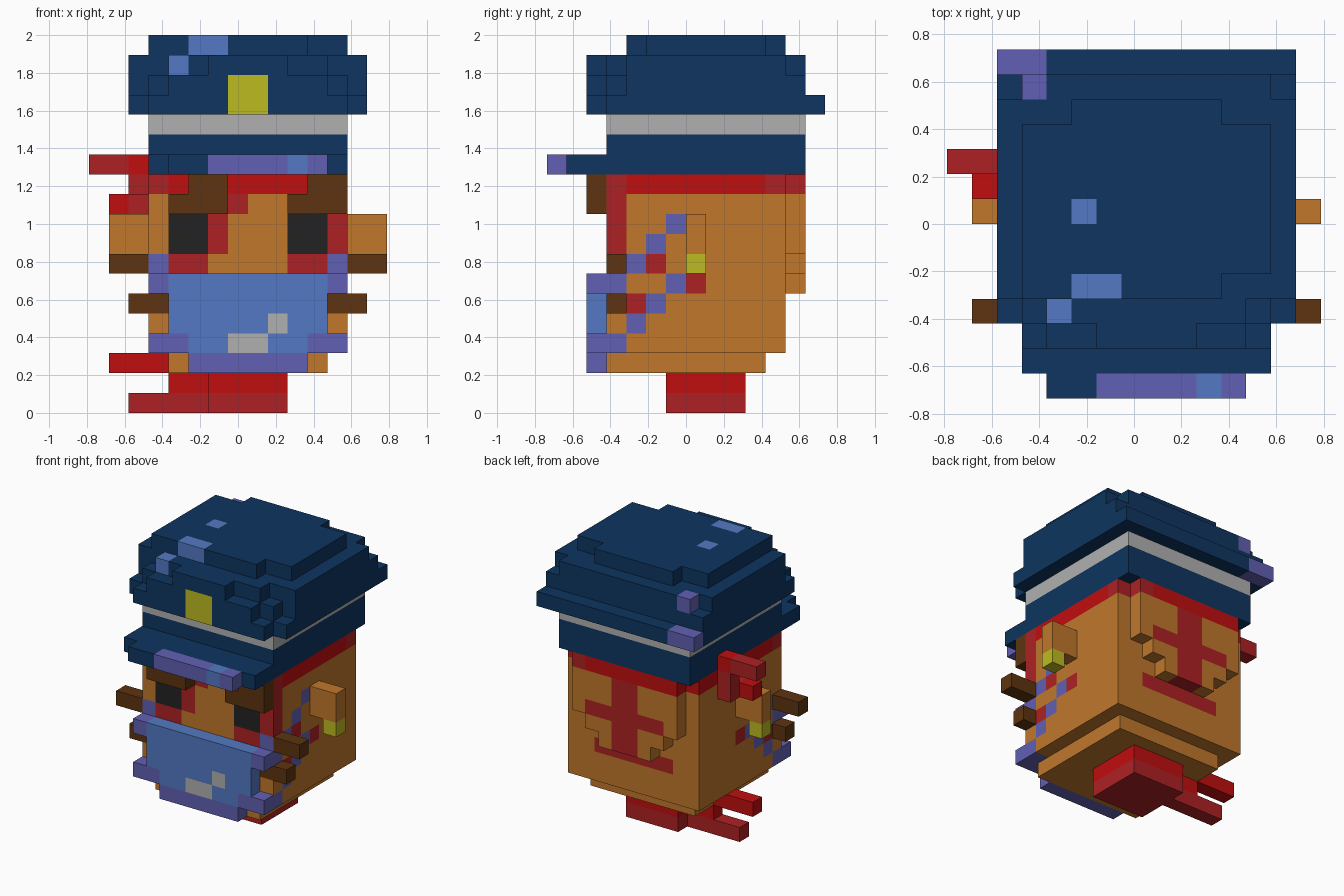
import bpy, bmesh

if "Cube" in bpy.data.objects:
    bpy.data.objects.remove(bpy.data.objects["Cube"], do_unlink=True)

U = 2 / 19          # edge of one block
W, D = 15, 14       # grid width and depth


def linear(c):
    c /= 255
    return c / 12.92 if c <= 0.04045 else ((c + 0.055) / 1.055) ** 2.4


COLOURS = {
    "navy": (14, 53, 96), "blue": (83, 121, 195), "purple": (98, 96, 180),
    "grey": (176, 176, 176), "yellow": (190, 187, 32), "skin": (192, 119, 43),
    "brown": (94, 52, 16), "black": (34, 34, 34), "red": (193, 14, 14),
    "crimson": (173, 33, 35),
}
MATS = {}
for name, rgb in COLOURS.items():
    m = bpy.data.materials.new(name)
    col = (*[linear(c) for c in rgb], 1)
    m.use_nodes = True
    m.diffuse_color = col
    bsdf = m.node_tree.nodes["Principled BSDF"]
    bsdf.inputs["Base Color"].default_value = col
    bsdf.inputs["Roughness"].default_value = 0.8
    MATS[name] = m

cells = {}          # block -> [part, colour]


def block_range(x0, x1, y0, y1, z0, z1):
    return [(x, y, z) for x in range(x0, x1) for y in range(y0, y1) for z in range(z0, z1)]


def fill(part, colour, *box):
    for c in block_range(*box):
        cells[c] = [part, colour]


def cut(*box):
    for c in block_range(*box):
        cells.pop(c, None)


def paint(colour, *box):
    for c in block_range(*box):
        if c in cells:
            cells[c][1] = colour


def both_sides(x0, x1):
    """A span and its mirror about the middle of the head."""
    return ((x0, x1), (16 - x1, 16 - x0))


# Head with stepped back plate and narrower jaw
fill("head", "skin", 3, 13, 3, 12, 3, 12)
fill("head", "skin", 4, 12, 3, 11, 2, 3)
for x0, z0, z1 in ((4, 8, 12), (5, 7, 8), (6, 6, 7)):
    fill("head", "skin", x0, 16 - x0, 12, 13, z0, z1)

# Headscarf band and markings on the back
paint("red", 3, 13, 3, 13, 11, 12)
paint("crimson", 11, 13, 11, 13, 11, 12)
paint("crimson", 3, 4, 3, 4, 11, 12)
paint("crimson", 12, 13, 3, 4, 8, 12)
paint("crimson", 7, 9, 12, 13, 6, 11)
paint("crimson", 5, 11, 12, 13, 8, 9)
paint("crimson", 5, 11, 11, 12, 5, 6)

# Eyes and face markings
for x0 in (4, 10):
    paint("black", x0, x0 + 2, 3, 4, 8, 10)
    paint("crimson", x0, x0 + 2, 3, 4, 7, 8)
paint("crimson", 6, 7, 3, 4, 8, 10)
paint("crimson", 7, 8, 3, 4, 10, 11)

# Diagonal straps on each cheek
for x0, x1 in both_sides(12, 13):
    for y, z in ((3, 3), (3, 6), (3, 7), (4, 7), (5, 8), (6, 9), (4, 4), (5, 5), (6, 6)):
        paint("purple", x0, x1, y, y + 1, z, z + 1)
    for y, z in ((4, 5), (5, 7), (7, 6)):
        paint("crimson", x0, x1, y, y + 1, z, z + 1)

# Ears with earrings, and whiskers
for side, (e, r, w, v) in {"left": (13, 14, 13, 12), "right": (1, 1, 1, 2)}.items():
    fill(side + "_ear", "skin", e, e + 2, 7, 8, 8, 10)
    fill(side + "_earring", "yellow", r, r + 1, 7, 8, 7, 8)
    fill(side + "_upper_whisker", "brown", w, w + 2, 3, 4, 7, 8)
    fill(side + "_lower_whisker", "brown", v, v + 2, 3, 4, 5, 6)

# Eyebrows
fill("right_eyebrow", "brown", 4, 7, 2, 3, 10, 11)
fill("right_eyebrow", "brown", 5, 7, 2, 3, 11, 12)
fill("left_eyebrow", "brown", 10, 13, 2, 3, 10, 11)
fill("left_eyebrow", "brown", 11, 13, 2, 3, 11, 12)

# Face mask with purple trim
fill("mask", "blue", 4, 12, 2, 3, 4, 7)
fill("mask", "blue", 3, 13, 2, 3, 3, 4)
fill("mask", "purple", 5, 11, 2, 3, 2, 3)
for x0, x1 in both_sides(11, 13):
    paint("purple", x0, x1, 2, 3, 3, 4)
for x0, x1 in both_sides(12, 13):
    fill("mask", "purple", x0, x1, 2, 3, 6, 7)
paint("grey", 7, 9, 2, 3, 3, 4)
paint("grey", 9, 10, 2, 3, 4, 5)

# Neck scarf with two tails
fill("neck", "crimson", 6, 10, 6, 10, 0, 1)
fill("neck", "red", 6, 10, 6, 10, 1, 2)
fill("lower_scarf_tail", "crimson", 2, 6, 8, 9, 0, 1)
fill("upper_scarf_tail", "red", 4, 6, 8, 9, 1, 2)
fill("upper_scarf_tail", "red", 1, 4, 8, 9, 2, 3)

# Headscarf knot on the right side
fill("scarf_knot", "crimson", 0, 3, 9, 10, 12, 13)
paint("red", 2, 3, 9, 10, 12, 13)
fill("scarf_knot", "crimson", 2, 3, 9, 10, 10, 12)
fill("scarf_knot", "red", 1, 2, 8, 9, 10, 11)
fill("scarf_knot", "crimson", 2, 3, 8, 9, 10, 11)

# Hat band and peak
fill("hat_band", "navy", 3, 13, 3, 13, 12, 15)
paint("grey", 3, 13, 3, 13, 14, 15)
fill("hat_peak", "navy", 3, 13, 1, 3, 12, 13)
fill("hat_peak", "navy", 4, 12, 0, 1, 12, 13)
paint("purple", 6, 12, 0, 1, 12, 13)
paint("blue", 10, 11, 0, 1, 12, 13)

# Hat crown, stepped at the front and back
fill("hat_crown", "navy", 2, 14, 3, 14, 15, 16)
fill("hat_crown", "navy", 2, 14, 4, 13, 16, 18)
for x0, x1 in both_sides(13, 14):
    cut(x0, x1, 12, 13, 17, 18)
for x0, x1, y, z in ((3, 13, 3, 16), (4, 12, 3, 17), (3, 13, 2, 15), (4, 12, 2, 16), (6, 10, 2, 17)):
    fill("hat_crown", "navy", x0, x1, y, y + 1, z, z + 1)
fill("hat_crown", "navy", 3, 13, 5, 11, 18, 19)
fill("hat_crown", "navy", 5, 11, 11, 12, 18, 19)
fill("hat_crown", "navy", 3, 11, 4, 5, 18, 19)

# Hat badge and coloured patches
paint("yellow", 7, 9, 2, 3, 15, 17)
paint("blue", 4, 5, 3, 4, 17, 18)
paint("blue", 5, 7, 4, 5, 18, 19)
paint("blue", 5, 6, 7, 8, 18, 19)
paint("purple", 2, 4, 13, 14, 15, 16)
paint("purple", 3, 4, 12, 13, 17, 18)

# Corner order of each outward block face, by direction
FACES = {
    (1, 0, 0): ((1, 0, 0), (1, 1, 0), (1, 1, 1), (1, 0, 1)),
    (-1, 0, 0): ((0, 0, 0), (0, 0, 1), (0, 1, 1), (0, 1, 0)),
    (0, 1, 0): ((0, 1, 0), (0, 1, 1), (1, 1, 1), (1, 1, 0)),
    (0, -1, 0): ((0, 0, 0), (1, 0, 0), (1, 0, 1), (0, 0, 1)),
    (0, 0, 1): ((0, 0, 1), (1, 0, 1), (1, 1, 1), (0, 1, 1)),
    (0, 0, -1): ((0, 0, 0), (0, 1, 0), (1, 1, 0), (1, 0, 0)),
}


def add(a, b):
    return tuple(i + j for i, j in zip(a, b))


# Build each part from its exposed block faces
for part in dict.fromkeys(p for p, _ in cells.values()):
    own = {c: col for c, (p, col) in cells.items() if p == part}
    slots = list(dict.fromkeys(own.values()))
    bm = bmesh.new()
    verts = {}
    for c, col in own.items():
        for direction, corners in FACES.items():
            if add(c, direction) in cells:
                continue
            ring = []
            for k in (add(c, o) for o in corners):
                if k not in verts:
                    verts[k] = bm.verts.new(((k[0] - W / 2) * U, (k[1] - D / 2) * U, k[2] * U))
                ring.append(verts[k])
            bm.faces.new(ring).material_index = slots.index(col)
    mesh = bpy.data.meshes.new(part)
    bm.to_mesh(mesh)
    bm.free()
    for s in slots:
        mesh.materials.append(MATS[s])
    bpy.context.collection.objects.link(bpy.data.objects.new(part, mesh))
